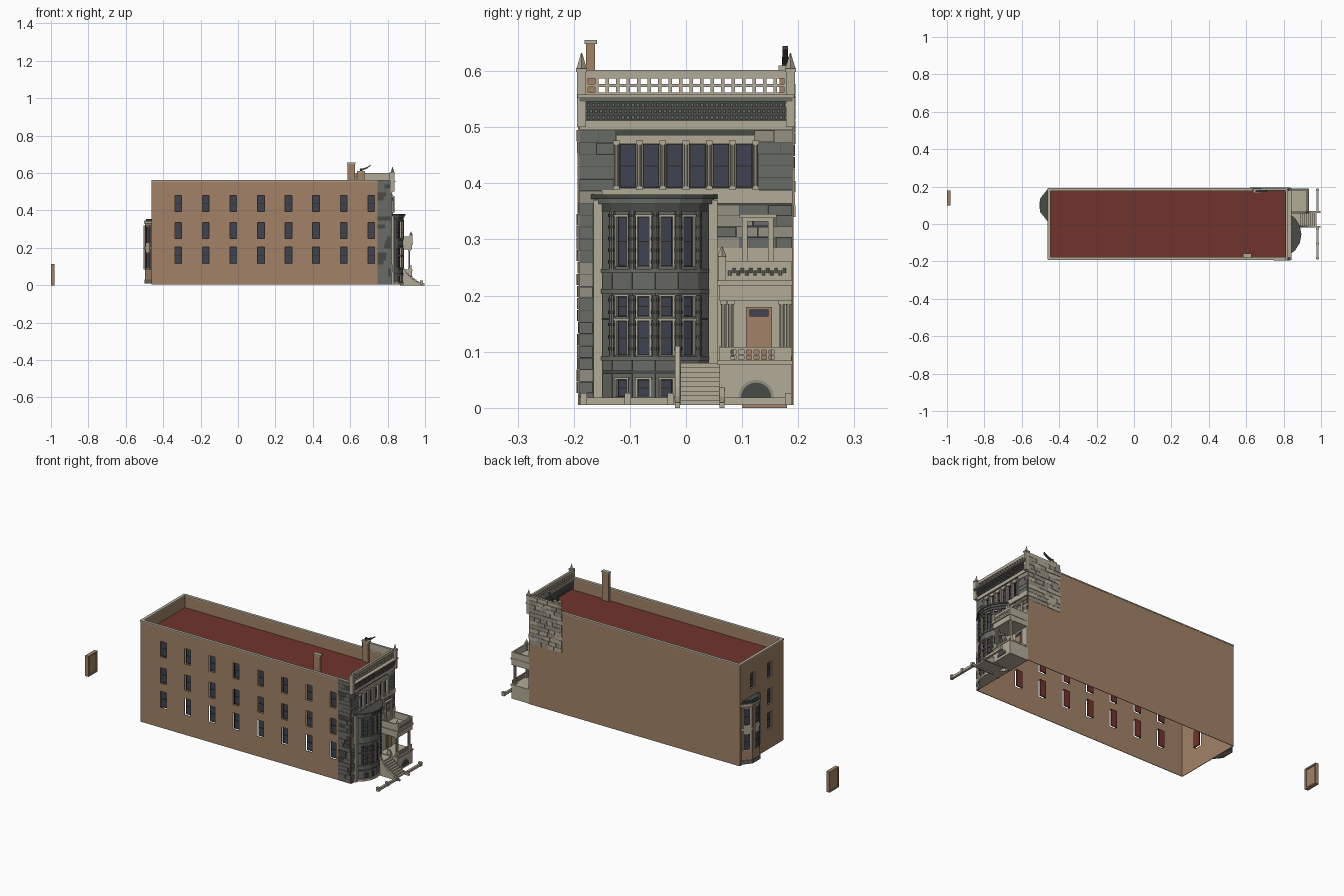
import bpy, bmesh, math, random
from mathutils import Matrix, Vector

random.seed(4)
cube = bpy.data.objects.get("Cube")
if cube:
    bpy.data.objects.remove(cube)

PALETTE = {
    "brown_brick": (0.36, 0.225, 0.135), "cream_stone": (0.45, 0.41, 0.315),
    "grey_stone": (0.14, 0.145, 0.13), "dark_stone": (0.065, 0.07, 0.062),
    "window_glass": (0.05, 0.056, 0.08), "red_roof": (0.16, 0.034, 0.025),
    "pale_stone": (0.3, 0.28, 0.23), "black_sash": (0.022, 0.022, 0.02),
}
MATS = []
for label, rgb in PALETTE.items():
    mat = bpy.data.materials.new(label)
    mat.use_nodes = True
    mat.diffuse_color = (*rgb, 1)
    mat.node_tree.nodes["Principled BSDF"].inputs["Base Color"].default_value = (*rgb, 1)
    MATS.append(mat)
BRICK, CREAM, GREY, DARK, GLASS, RED, PALE, BLACK = range(len(MATS))


def frame(x, y, degrees):
    """Wall frame: u runs along the wall, v points into the building."""
    return Matrix.Translation((x, y, 0)) @ Matrix.Rotation(math.radians(degrees), 4, 'Z')


WORLD = Matrix()
FRONT_X, REAR_X, HALF = 0.82, -0.46, 0.19
STREET = frame(FRONT_X, 0, 90)
SIDE = frame(0, -HALF, 0)
FAR_SIDE = frame(0, HALF, 180)
REAR = frame(REAR_X, 0, -90)


class Part:
    """Collects pieces of one named part in a single mesh."""
    def __init__(self, name, where=WORLD):
        self.name, self.where, self.bm = name, where, bmesh.new()

    def prism(self, points, low, high, mat, axis='z'):
        place = {'z': lambda a, b, h: (a, b, h), 'y': lambda a, b, h: (a, h, b)}[axis]
        rings = [[self.bm.verts.new(self.where @ Vector(place(a, b, h))) for a, b in points]
                 for h in (low, high)]
        n = len(points)
        faces = [self.bm.faces.new(r) for r in rings]
        for i in range(n):
            j = (i + 1) % n
            faces.append(self.bm.faces.new((rings[0][i], rings[0][j], rings[1][j], rings[1][i])))
        for f in faces:
            f.material_index = mat

    def box(self, u0, u1, v0, v1, z0, z1, mat):
        self.prism([(u0, v0), (u1, v0), (u1, v1), (u0, v1)], z0, z1, mat)

    def column(self, u, v, z0, z1, r, mat, top=None, sides=10):
        spot = self.where @ Matrix.Translation((u, v, (z0 + z1) / 2))
        made = bmesh.ops.create_cone(self.bm, cap_ends=True, segments=sides, radius1=r, depth=z1 - z0,
                                     radius2=r if top is None else top, matrix=spot)
        for f in {f for vert in made['verts'] for f in vert.link_faces}:
            f.material_index = mat

    def window(self, u, w, z0, z1, v, bars=1):
        """Glass with dark sash outside and a red blind inside."""
        a, b, t = u - w / 2, u + w / 2, 0.002
        self.box(a, b, v, v + t, z0, z1, GLASS)
        self.box(a, b, v + t, v + 2 * t, z0, z1, RED)
        for edge in (a, b - t):
            self.box(edge, edge + t, v - t, v, z0, z1, BLACK)
        for k in range(bars + 2):
            z = z0 + (z1 - z0 - t) * k / (bars + 1)
            self.box(a, b, v - t, v, z, z + t, BLACK)

    def blocks(self, u0, u1, z0, z1, tones, course=0.021):
        """Rough stone courses with random block lengths and relief."""
        rows = max(1, round((z1 - z0) / course))
        gap, height = 0.0012, (z1 - z0) / rows
        for r in range(rows):
            u = u0
            while u < u1:
                end = u + random.uniform(0.03, 0.065)
                end = u1 if end > u1 - 0.015 else end
                z = z0 + r * height
                self.box(u, end - gap, -random.uniform(0.002, 0.005), 0.001,
                         z, z + height - gap, random.choice(tones))
                u = end

    def finish(self, smooth=False):
        bmesh.ops.recalc_face_normals(self.bm, faces=self.bm.faces)
        mesh = bpy.data.meshes.new(self.name)
        self.bm.to_mesh(mesh)
        self.bm.free()
        obj = bpy.data.objects.new(self.name, mesh)
        for m in MATS:
            mesh.materials.append(m)
        bpy.context.collection.objects.link(obj)
        return obj


def holed_wall(name, where, u0, u1, z0, z1, holes, mat, v=0, thick=0.003):
    """Flat wall with rectangular openings given as (u centre, width, z0, z1)."""
    part = Part(name, where)
    us = sorted({u0, u1} | {round(h[0] + s * h[1] / 2, 5) for h in holes for s in (-1, 1)})
    zs = sorted({z0, z1} | {z for h in holes for z in h[2:]})
    grid = [[part.bm.verts.new(where @ Vector((u, v, z))) for z in zs] for u in us]
    for i in range(len(us) - 1):
        for j in range(len(zs) - 1):
            cu, cz = (us[i] + us[i + 1]) / 2, (zs[j] + zs[j + 1]) / 2
            if not any(abs(cu - c) < w / 2 and a < cz < b for c, w, a, b in holes):
                f = part.bm.faces.new((grid[i][j], grid[i + 1][j], grid[i + 1][j + 1], grid[i][j + 1]))
                f.material_index = mat
    obj = part.finish()
    mod = obj.modifiers.new("thickness", 'SOLIDIFY')
    mod.thickness, mod.offset = thick, 0


def glaze(name, where, holes, v=0.01, bars=1):
    part = Part(name, where)
    for h in holes:
        part.window(*h, v, bars)
    part.finish()


# Brick shell, open underneath
BASE, TOP, ROOF = 0.005, 0.56, 0.495
LEVELS = [(0.115, 0.205), (0.25, 0.335), (0.395, 0.48)]
side_holes = [(-0.32 + 0.1475 * i, 0.036, *lv) for i in range(8) for lv in LEVELS]
holed_wall("side_wall", SIDE, REAR_X, FRONT_X, BASE, TOP, side_holes, BRICK)
glaze("side_windows", SIDE, side_holes)
rear_holes = [(0.07, 0.04, *lv) for lv in LEVELS] + [(-0.08, 0.04, *LEVELS[2])]
holed_wall("rear_wall", REAR, -HALF, HALF, BASE, TOP, rear_holes, BRICK)
glaze("rear_windows", REAR, rear_holes)
holed_wall("far_side_wall", FAR_SIDE, -FRONT_X, -REAR_X, BASE, TOP, [], BRICK)

roof = Part("roof")
roof.box(REAR_X, FRONT_X, -HALF, HALF, ROOF - 0.004, ROOF, RED)
roof.finish()
parapet = Part("parapet")
for z0, z1, mat, out in ((ROOF, TOP - 0.004, BRICK, 0), (TOP - 0.004, TOP + 0.002, CREAM, 0.003)):
    for s in (-1, 1):
        y0, y1 = sorted((s * (HALF - 0.013), s * (HALF + out)))
        parapet.box(REAR_X, FRONT_X - 0.01, y0, y1, z0, z1, mat)
    parapet.box(REAR_X - out, REAR_X + 0.013, -HALF, HALF, z0, z1, mat)
parapet.box(0.63, FRONT_X, HALF - 0.012, HALF, TOP, 0.6, CREAM)
parapet.finish()

# Stone returns on both flanks
stone = Part("side_stone", SIDE)
stone.blocks(0.745, FRONT_X, BASE, TOP, (GREY, GREY, DARK))
stone.finish()
stone = Part("far_side_stone", FAR_SIDE)
stone.blocks(-FRONT_X, -0.62, 0.34, 0.6, (PALE, PALE, CREAM))
stone.finish()

# Street facade
row = [(0.0415 * (i - 2.5), 0.029, 0.392, 0.47) for i in range(6)]
single = (0.128, 0.036, 0.253, 0.332)
holed_wall("street_wall", STREET, -HALF, HALF, BASE, TOP, row + [single], DARK)
holed_wall("upper_window_surround", STREET, -0.125, 0.122, 0.365, 0.486, row, CREAM, -0.004, 0.01)
holed_wall("single_window_surround", STREET, 0.1, 0.156, 0.24, 0.342, [single], CREAM, -0.004, 0.012)
glaze("upper_windows", STREET, row + [single], 0.004)
stone = Part("street_stone", STREET)
for u0, u1, z0, z1 in ((-HALF, -0.165, BASE, 0.365), (-HALF, -0.125, 0.365, ROOF),
                       (0.122, HALF, 0.39, ROOF), (0.055, HALF, 0.285, 0.362)):
    stone.blocks(u0, u1, z0, z1, (GREY, GREY, GREY, PALE))
stone.finish()

trim = Part("street_trim", STREET)
trim.box(-0.15, HALF, -0.007, 0, 0.364, 0.388, CREAM)
trim.box(-HALF, HALF, -0.007, 0, ROOF, 0.511, CREAM)
trim.box(0.095, 0.161, -0.014, 0, 0.338, 0.345, CREAM)
trim.box(0.04, HALF, -0.005, 0, BASE, 0.285, CREAM)
for u0 in (-0.165, 0.04):
    trim.box(u0, u0 + 0.016, -0.014, 0, BASE, 0.37, CREAM)
for i in range(7):
    u = 0.0415 * (i - 3)
    trim.column(u, -0.012, 0.395, 0.468, 0.004, CREAM)
    trim.box(u - 0.006, u + 0.006, -0.018, 0, 0.468, 0.476, CREAM)
    trim.box(u - 0.006, u + 0.006, -0.018, 0, 0.388, 0.395, CREAM)
trim.finish()

cornice = Part("cornice", STREET)
cornice.box(-HALF, HALF, -0.006, 0.012, 0.511, 0.546, DARK)
for r in range(3):
    for i in range(42):
        u = -0.185 + 0.0088 * (i + 0.5 * (r % 2))
        cornice.box(u, u + 0.005, -0.009 - 0.003 * r, 0, 0.514 + 0.011 * r, 0.521 + 0.011 * r, GREY)
cornice.box(-HALF, HALF, -0.018, 0.012, 0.546, 0.552, GREY)
cornice.box(-HALF - 0.003, HALF + 0.003, -0.022, 0.014, 0.552, 0.558, CREAM)
for s in (-1, 1):
    u = s * 0.186
    cornice.box(u - 0.008, u + 0.008, -0.016, 0.004, 0.5, 0.6, CREAM)
    cornice.box(u - 0.01, u + 0.01, -0.018, 0.006, 0.598, 0.605, CREAM)
    cornice.column(u, -0.006, 0.605, 0.632, 0.009, CREAM, 0.001, 4)
cornice.finish()
pierced = [(0.0187 * (i - 9), 0.013, z, z + 0.01) for i in range(19) for z in (0.562, 0.577)]
holed_wall("pierced_parapet", STREET, -HALF, HALF, 0.556, 0.602, pierced, CREAM, 0.004, 0.012)

# Bowed bay of six flat panels
RADIUS, STEP, MID_Y = 0.113, 21, -0.055
CENTRE_X = FRONT_X + 0.06 - RADIUS
FLAT = RADIUS * math.cos(math.radians(STEP / 2))
WIDE = RADIUS * math.sin(math.radians(STEP / 2))


def bow(radius):
    angles = [math.radians(STEP * (i - 3)) for i in range(7)]
    return [(CENTRE_X + radius * math.cos(a), MID_Y + radius * math.sin(a)) for a in angles]


bay_holes = [(0, 0.024, a, b) for a, b in ((0.02, 0.05), (0.094, 0.155), (0.163, 0.198), (0.252, 0.34))]
for i in range(6):
    t = STEP * (i - 2.5)
    face = frame(CENTRE_X + FLAT * math.cos(math.radians(t)), MID_Y + FLAT * math.sin(math.radians(t)), 90 + t)
    holes = bay_holes if 0 < i < 5 else []
    holed_wall(f"bay_panel_{i + 1}", face, -WIDE, WIDE, BASE, 0.365, holes, GREY)
    glaze(f"bay_windows_{i + 1}", face, holes, 0.003)
    if holes:
        trims = Part(f"bay_window_trim_{i + 1}", face)
        for _, w, a, b in holes:
            for s in (-1, 1):
                trims.box(s * w / 2 - 0.0015, s * w / 2 + 0.0015, -0.004, 0.002, a, b, CREAM)
            trims.box(-0.015, 0.015, -0.005, 0.002, b, b + 0.004, CREAM)
        trims.finish()
bay = Part("bay_bands")
for z0, z1, out, mat in ((BASE, 0.017, 0.006, CREAM), (0.06, 0.066, 0.004, DARK), (0.084, 0.091, 0.006, GREY),
                         (0.156, 0.16, 0.005, DARK), (0.204, 0.212, 0.006, GREY), (0.24, 0.247, 0.006, GREY),
                         (0.35, 0.363, 0.005, DARK), (0.363, 0.372, 0.01, GREY), (0.372, 0.38, 0.015, DARK)):
    bay.prism(bow(RADIUS + out), z0, z1, mat)
for x, y in bow(RADIUS + 0.001)[1:-1]:
    for z0, z1 in ((0.091, 0.2), (0.247, 0.35)):
        bay.column(x, y, z0, z1, 0.006, GREY)
        for k in range(5):
            z = z0 + (z1 - z0) * (k + 0.5) / 5
            bay.column(x, y, z, z + 0.006, 0.0075, DARK)
bay.finish()

# Entrance porch with balcony
PORCH, IN, OUT = 0.93, 0.06, 0.188
porch = Part("porch")
porch.box(FRONT_X, PORCH, IN, OUT, BASE, 0.08, CREAM)
porch.box(FRONT_X, PORCH + 0.004, IN - 0.004, OUT + 0.002, 0.076, 0.084, CREAM)
porch.box(FRONT_X, PORCH, IN, OUT, 0.19, 0.222, CREAM)
porch.box(FRONT_X, PORCH + 0.006, IN - 0.005, OUT + 0.002, 0.218, 0.227, CREAM)
porch.box(PORCH - 0.008, PORCH, IN, OUT, 0.227, 0.262, CREAM)
for y in (IN, OUT - 0.008):
    porch.box(FRONT_X, PORCH, y, y + 0.008, 0.227, 0.262, CREAM)
porch.box(PORCH - 0.012, PORCH + 0.003, IN - 0.003, IN + 0.011, 0.227, 0.27, CREAM)
porch.column(PORCH - 0.005, IN + 0.004, 0.27, 0.287, 0.008, CREAM, 0.001, 4)
for i in range(14):
    porch.column(PORCH, 0.078 + 0.0075 * i, 0.236 + 0.004 * (i % 2), 0.245 + 0.004 * (i % 2), 0.003, PALE)
for y in (0.067, 0.08, 0.171, 0.183):
    porch.column(PORCH - 0.014, y, 0.09, 0.184, 0.0048, CREAM)
    for z in (0.084, 0.184):
        porch.box(PORCH - 0.02, PORCH - 0.008, y - 0.006, y + 0.006, z, z + 0.007, CREAM)
porch.finish()
rail = [(0.085 + 0.0135 * i, 0.009, z, z + 0.007) for i in range(6) for z in (0.086, 0.096)]
holed_wall("porch_balustrade", frame(PORCH - 0.006, 0, 90), IN, OUT, 0.082, 0.108, rail, CREAM, 0, 0.006)
arch = Part("porch_arch", frame(PORCH, 0, 90))
arc = [math.pi * k / 12 for k in range(13)]
for wide, depth, mat in ((0.032, 0.002, PALE), (0.027, 0.004, DARK)):
    for a, b in zip(arc, arc[1:]):
        tri = [(0.125, 0.018)] + [(0.125 + wide * math.cos(t), 0.018 + wide * math.sin(t)) for t in (a, b)]
        arch.prism(tri, -depth, 0, mat, 'y')
arch.finish()

door = Part("front_door", STREET)
door.box(0.107, 0.153, -0.009, 0, 0.084, 0.18, BRICK)
door.box(0.113, 0.147, -0.012, 0, 0.163, 0.175, GLASS)
door.box(0.116, 0.144, -0.011, 0, 0.09, 0.157, BRICK)
door.finish()

# Steps between sweeping cheek walls
steps = Part("front_steps")
steps.box(FRONT_X, 0.89, -0.01, IN, 0.07, 0.08, CREAM)
for i in range(9):
    steps.box(0.86, 0.975 - 0.0105 * i, -0.01, IN, BASE + 0.0083 * i, BASE + 0.0083 * (i + 1), CREAM)
sweep = [(0.865, 0), (0.865, 0.11), (0.882, 0.11), (0.89, 0.085), (0.905, 0.06),
         (0.928, 0.037), (0.955, 0.02), (0.998, 0.009), (0.998, 0)]
for y in (-0.02, IN):
    steps.prism(sweep, y, y + 0.009, CREAM, 'y')
steps.finish()

curb = Part("garden_curb")
for y0, y1 in ((-HALF, -0.02), (0.069, HALF)):
    curb.box(0.975, 0.987, y0, y1, BASE, 0.018, CREAM)
for y in (-0.182, -0.104, -0.027, 0.182):
    curb.box(0.973, 0.99, y - 0.006, y + 0.006, BASE, 0.026, CREAM)
curb.finish()

# Rear bay
bay = Part("rear_bay")
outline = [(REAR_X, 0.02), (-0.498, 0.068), (-0.498, 0.132), (REAR_X, 0.18)]
bay.prism(outline, 0.01, 0.33, BRICK)
mid = Vector((REAR_X, 0.1))
for grow, z0, z1, mat in ((1.12, 0.33, 0.34, CREAM), (1.06, 0.34, 0.347, DARK), (0.85, 0.347, 0.354, DARK),
                          (1.06, 0.195, 0.205, CREAM), (1.06, 0.01, 0.03, GREY)):
    bay.prism([mid + (Vector(p) - mid) * grow for p in outline], z0, z1, mat)
bay.finish()
for i, (p, q) in enumerate(zip(outline[::-1], outline[::-1][1:])):
    edge = Vector(q) - Vector(p)
    spot = (Vector(p) + Vector(q)) / 2
    face = frame(*spot, math.degrees(math.atan2(edge.y, edge.x)))
    panes = [(0, 0.03, 0.09, 0.175), (0, 0.03, 0.225, 0.315)]
    glaze(f"rear_bay_windows_{i + 1}", face, panes, -0.003)
    holed_wall(f"rear_bay_surround_{i + 1}", face, -0.019, 0.019, 0.084, 0.32, panes, CREAM, -0.003, 0.006)

# Chimneys
chimney = Part("chimneys")
chimney.box(0.585, 0.625, -0.178, -0.162, ROOF, 0.65, BRICK)
chimney.box(0.582, 0.628, -0.181, -0.159, 0.648, 0.655, CREAM)
chimney.box(0.64, 0.675, 0.167, 0.187, ROOF, 0.605, BRICK)
chimney.box(0.637, 0.678, 0.165, 0.189, 0.602, 0.61, CREAM)
chimney.column(0.657, 0.177, 0.61, 0.625, 0.006, DARK)
chimney.prism([(0.65, 0.618), (0.69, 0.632), (0.71, 0.645), (0.708, 0.638), (0.69, 0.624), (0.655, 0.61)],
              0.172, 0.182, DARK, 'y')
chimney.finish()

# Detached panelled door
loose = Part("detached_door")
loose.box(-0.998, -0.986, 0.1, 0.18, 0, 0.113, BRICK)
for y in (0.1, 0.172):
    loose.box(-1, -0.98, y, y + 0.008, 0, 0.113, BRICK)
for z in (0, 0.105):
    loose.box(-1, -0.98, 0.1, 0.18, z, z + 0.008, BRICK)
loose.finish()
